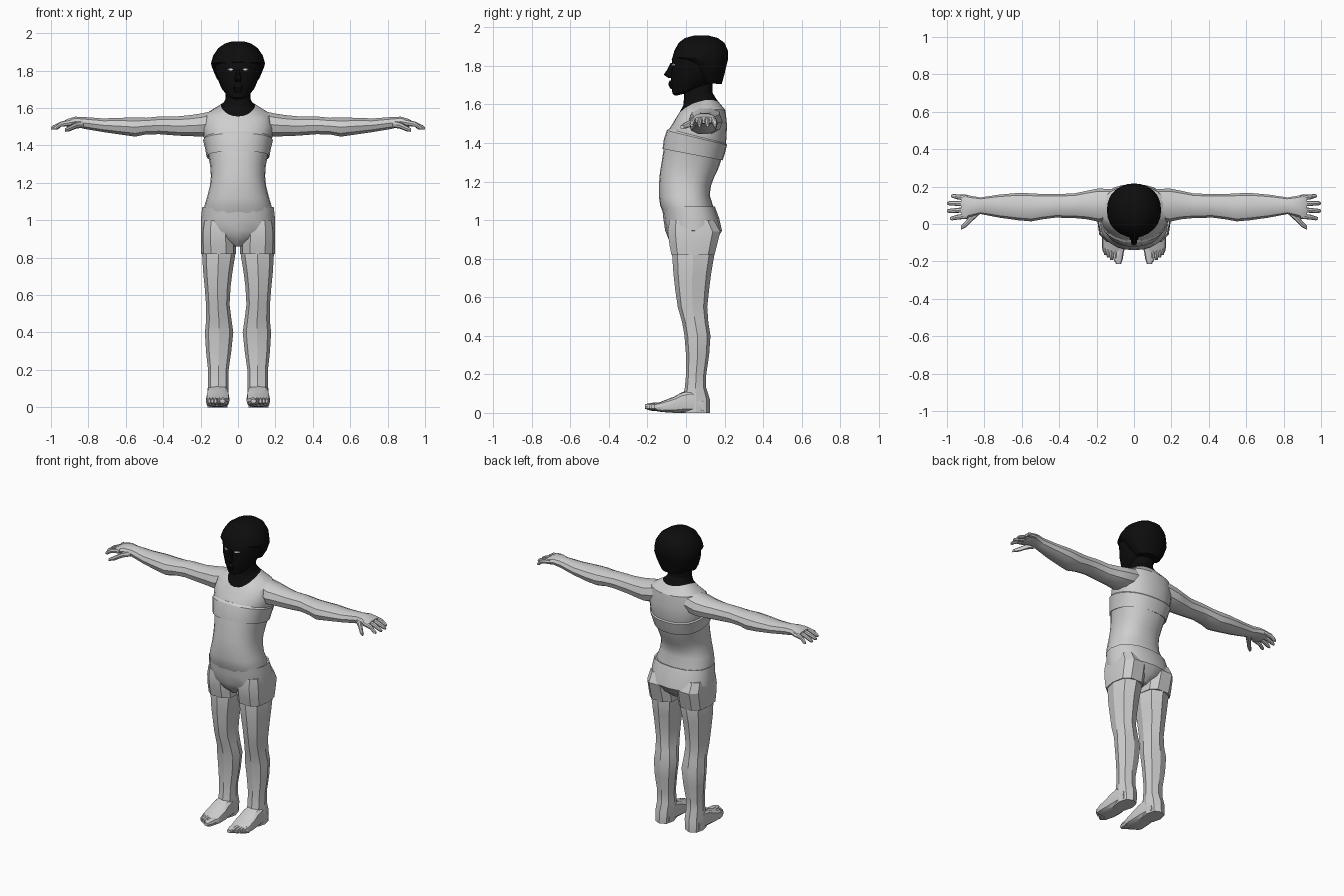
import bpy, bmesh, math
from mathutils import Vector


def material(name, rgb):
    m = bpy.data.materials.new(name)
    m.diffuse_color = (*rgb, 1)
    return m


GREY = material("light grey", (0.62, 0.62, 0.62))
BLACK = material("black", (0.004, 0.004, 0.004))
WHITE = material("eye white", (0.8, 0.8, 0.8))


def oval(c, u, v, n, p=2.0, lift=0.0):
    """Superellipse ring round c with half axes u and v; lift raises its sides."""
    c, u, v = Vector(c), Vector(u), Vector(v)
    pts = []
    for i in range(n):
        a = 2 * math.pi * i / n
        ca, sa = math.cos(a), math.sin(a)
        s = math.copysign(abs(ca) ** (2 / p), ca)
        t = math.copysign(abs(sa) ** (2 / p), sa)
        pts.append(c + u * s + v * t + Vector((0, 0, lift * ca * ca)))
    return pts


def loft(name, rings, mat, mirror=False, angle=30):
    bm = bmesh.new()
    loops = [[bm.verts.new(p) for p in r] for r in rings]
    n = len(loops[0])
    for a, b in zip(loops, loops[1:]):
        for i in range(n):
            j = (i + 1) % n
            bm.faces.new((a[i], a[j], b[j], b[i]))
    bm.faces.new(loops[0][::-1])
    bm.faces.new(loops[-1])
    bmesh.ops.recalc_face_normals(bm, faces=bm.faces)
    me = bpy.data.meshes.new(name)
    bm.to_mesh(me)
    bm.free()
    me.materials.append(mat)
    ob = bpy.data.objects.new(name, me)
    bpy.context.collection.objects.link(ob)
    bpy.ops.object.select_all(action='DESELECT')
    ob.select_set(True)
    bpy.context.view_layer.objects.active = ob
    bpy.ops.object.shade_smooth_by_angle(angle=math.radians(angle))
    if mirror:
        ob.modifiers.new("mirror", 'MIRROR')
    return ob


def level(zf, zb, hw, yf, yb, n=24, p=2.3, lift=0.0):
    """Centred body ring, tilted from front height zf to back height zb."""
    return oval((0, (yf + yb) / 2, (zf + zb) / 2), (hw, 0, 0),
                (0, (yb - yf) / 2, (zb - zf) / 2), n, p, lift)


def limb(z, x0, x1, yf, yb, n=8, p=2.4):
    """Upright limb ring."""
    return oval(((x0 + x1) / 2, (yf + yb) / 2, z), ((x1 - x0) / 2, 0, 0),
                (0, (yb - yf) / 2, 0), n, p)


def slice_x(x, y0, y1, z0, z1, n=10, p=2.3):
    return oval((x, (y0 + y1) / 2, (z0 + z1) / 2), (0, (y1 - y0) / 2, 0),
                (0, 0, (z1 - z0) / 2), n, p)


def slice_y(y, x0, x1, z0, z1, n=12, p=3.2):
    return oval(((x0 + x1) / 2, y, (z0 + z1) / 2), ((x1 - x0) / 2, 0, 0),
                (0, 0, (z1 - z0) / 2), n, p)


# torso and shoulders
neckline = (1.555, 1.615, 0.092, -0.036, 0.168)
loft("torso", [level(*r) for r in (
    (1.03, 1.03, 0.18, -0.115, 0.14), (1.075, 1.075, 0.18, -0.134, 0.14),
    (1.12, 1.13, 0.165, -0.14, 0.123), (1.19, 1.18, 0.15, -0.14, 0.13),
    (1.25, 1.22, 0.145, -0.135, 0.145), (1.31, 1.26, 0.148, -0.125, 0.165),
    (1.375, 1.31, 0.158, -0.115, 0.182), (1.47, 1.40, 0.182, -0.09, 0.208),
    (1.50, 1.49, 0.19, -0.07, 0.213))]
    + [level(1.525, 1.57, 0.172, -0.055, 0.205, lift=0.02),
       level(*neckline, lift=0.03)], GREY)

# chest band
loft("chest_band", [level(*r) for r in (
    (1.376, 1.318, 0.155, -0.11, 0.178), (1.37, 1.31, 0.168, -0.122, 0.19),
    (1.42, 1.35, 0.176, -0.115, 0.203), (1.465, 1.39, 0.187, -0.1, 0.213),
    (1.475, 1.40, 0.18, -0.088, 0.205))], GREY)

# shorts: hips plus a short sleeve round each thigh
loft("shorts_hips", [level(*r, n=16) for r in (
    (1.065, 1.065, 0.178, -0.115, 0.135), (1.07, 1.07, 0.191, -0.124, 0.15),
    (1.01, 1.01, 0.198, -0.118, 0.172), (0.945, 0.945, 0.199, -0.108, 0.187),
    (0.90, 0.90, 0.11, -0.09, 0.16), (0.86, 0.86, 0.02, -0.05, 0.11))], GREY)
loft("shorts_leg", [limb(*r, n=10, p=2.8) for r in (
    (1.0, 0.03, 0.19, -0.09, 0.15), (0.94, 0.015, 0.199, -0.1, 0.183),
    (0.87, 0.012, 0.199, -0.09, 0.165), (0.82, 0.011, 0.197, -0.08, 0.152),
    (0.825, 0.03, 0.18, -0.06, 0.13))], GREY, True)

# legs
loft("leg", [limb(*r) for r in (
    (0.93, 0.03, 0.18, -0.06, 0.13), (0.82, 0.014, 0.192, -0.072, 0.147),
    (0.72, 0.03, 0.186, -0.065, 0.13), (0.64, 0.04, 0.178, -0.056, 0.12),
    (0.55, 0.045, 0.171, -0.043, 0.11), (0.47, 0.035, 0.17, -0.02, 0.116),
    (0.40, 0.025, 0.177, -0.008, 0.127), (0.30, 0.036, 0.171, 0.0, 0.12),
    (0.20, 0.05, 0.16, 0.0, 0.105), (0.13, 0.05, 0.16, -0.006, 0.105),
    (0.07, 0.05, 0.164, -0.02, 0.124), (0.0, 0.056, 0.162, -0.02, 0.124))],
    GREY, True, 25)

# feet
loft("foot", [slice_y(*r) for r in (
    (0.09, 0.058, 0.16, 0, 0.07), (0.03, 0.05, 0.165, 0, 0.12),
    (-0.02, 0.048, 0.167, 0, 0.108), (-0.06, 0.045, 0.171, 0, 0.085),
    (-0.12, 0.046, 0.172, 0.004, 0.062), (-0.15, 0.054, 0.166, 0.008, 0.05))],
    GREY, True)
for i, (x, w, tip) in enumerate(((0.073, 0.023, -0.213), (0.104, 0.013, -0.2),
                                 (0.125, 0.012, -0.192), (0.143, 0.011, -0.18),
                                 (0.159, 0.010, -0.165))):
    xt = x + (0.01 if i == 0 else -0.005)
    loft("toe", [slice_y(-0.12, x - w, x + w, 0.006, 0.055, 8, 2.5),
                 slice_y(tip + 0.025, xt - w, xt + w, 0.012, 0.052, 8, 2.5),
                 slice_y(tip, xt - w * 0.6, xt + w * 0.6, 0.022, 0.044, 8, 2.5)],
         GREY, True)

# arms with palms
loft("arm", [slice_x(*r) for r in (
    (0.10, 0.03, 0.185, 1.46, 1.595), (0.19, 0.012, 0.19, 1.445, 1.575),
    (0.25, 0.025, 0.178, 1.447, 1.565), (0.32, 0.032, 0.163, 1.45, 1.558),
    (0.42, 0.034, 0.16, 1.458, 1.557), (0.49, 0.025, 0.16, 1.457, 1.55),
    (0.55, 0.014, 0.164, 1.445, 1.551), (0.62, 0.02, 0.166, 1.455, 1.55),
    (0.72, 0.034, 0.157, 1.47, 1.546), (0.82, 0.053, 0.142, 1.487, 1.553),
    (0.87, 0.04, 0.15, 1.5, 1.555), (0.91, 0.026, 0.16, 1.497, 1.543),
    (0.925, 0.03, 0.155, 1.503, 1.535))], GREY, True)

# fingers
for y0, y1, tip in ((0.043, 0.03, 0.985), (0.076, 0.07, 1.0),
                    (0.108, 0.111, 1.0), (0.14, 0.15, 0.978)):
    ym = (y0 + y1) / 2
    loft("finger", [slice_x(0.89, y0 - 0.015, y0 + 0.015, 1.507, 1.54, 8),
                    slice_x(0.945, ym - 0.013, ym + 0.013, 1.5, 1.528, 8),
                    slice_x(tip - 0.012, y1 - 0.011, y1 + 0.011, 1.484, 1.508, 8),
                    slice_x(tip, y1 - 0.006, y1 + 0.006, 1.484, 1.498, 8)],
         GREY, True)

# thumbs
loft("thumb", [slice_x(*r, n=8) for r in (
    (0.825, 0.052, 0.095, 1.495, 1.535), (0.865, 0.015, 0.06, 1.49, 1.525),
    (0.90, -0.018, 0.016, 1.476, 1.506), (0.925, -0.031, -0.01, 1.473, 1.492))],
    GREY, True)

# neck and collar
loft("neck", [level(*neckline, lift=0.03),
              level(1.595, 1.632, 0.08, -0.014, 0.155, lift=0.01),
              level(1.64, 1.66, 0.066, -0.01, 0.138),
              level(1.73, 1.74, 0.066, -0.01, 0.138)], BLACK)

# face and skull
loft("head", [level(*r, p=2.0) for r in (
    (1.645, 1.665, 0.03, -0.055, 0.03), (1.655, 1.68, 0.058, -0.07, 0.08),
    (1.70, 1.71, 0.088, -0.076, 0.14), (1.76, 1.76, 0.111, -0.078, 0.17),
    (1.80, 1.80, 0.12, -0.072, 0.18), (1.835, 1.835, 0.126, -0.074, 0.19),
    (1.88, 1.88, 0.118, -0.053, 0.19), (1.92, 1.92, 0.08, -0.02, 0.16))], BLACK)

# hair
loft("hair", [level(*r, p=2.1) for r in (
    (1.715, 1.705, 0.08, 0.07, 0.185), (1.76, 1.76, 0.115, 0.035, 0.2),
    (1.81, 1.81, 0.136, 0.005, 0.212), (1.845, 1.83, 0.145, -0.07, 0.217),
    (1.88, 1.88, 0.133, -0.06, 0.217), (1.92, 1.92, 0.106, -0.038, 0.2),
    (1.945, 1.945, 0.07, -0.005, 0.165), (1.957, 1.957, 0.03, 0.04, 0.12))], BLACK)

# nose and lips
loft("nose", [limb(*r) for r in (
    (1.815, -0.009, 0.009, -0.08, -0.05), (1.78, -0.012, 0.012, -0.098, -0.05),
    (1.755, -0.018, 0.018, -0.116, -0.05), (1.738, -0.014, 0.014, -0.092, -0.05))],
    BLACK)
loft("lips", [limb(*r) for r in (
    (1.725, -0.018, 0.018, -0.084, -0.04), (1.71, -0.028, 0.028, -0.092, -0.04),
    (1.695, -0.022, 0.022, -0.089, -0.04), (1.68, -0.015, 0.015, -0.078, -0.04))],
    BLACK)

# eyes
loft("eye", [oval((0.041, -0.063, 1.806), (0.016, 0.006, 0), (0, 0, 0.006), 10),
             oval((0.039, -0.0705, 1.806), (0.014, 0.005, 0), (0, 0, 0.005), 10)],
     WHITE, True)
